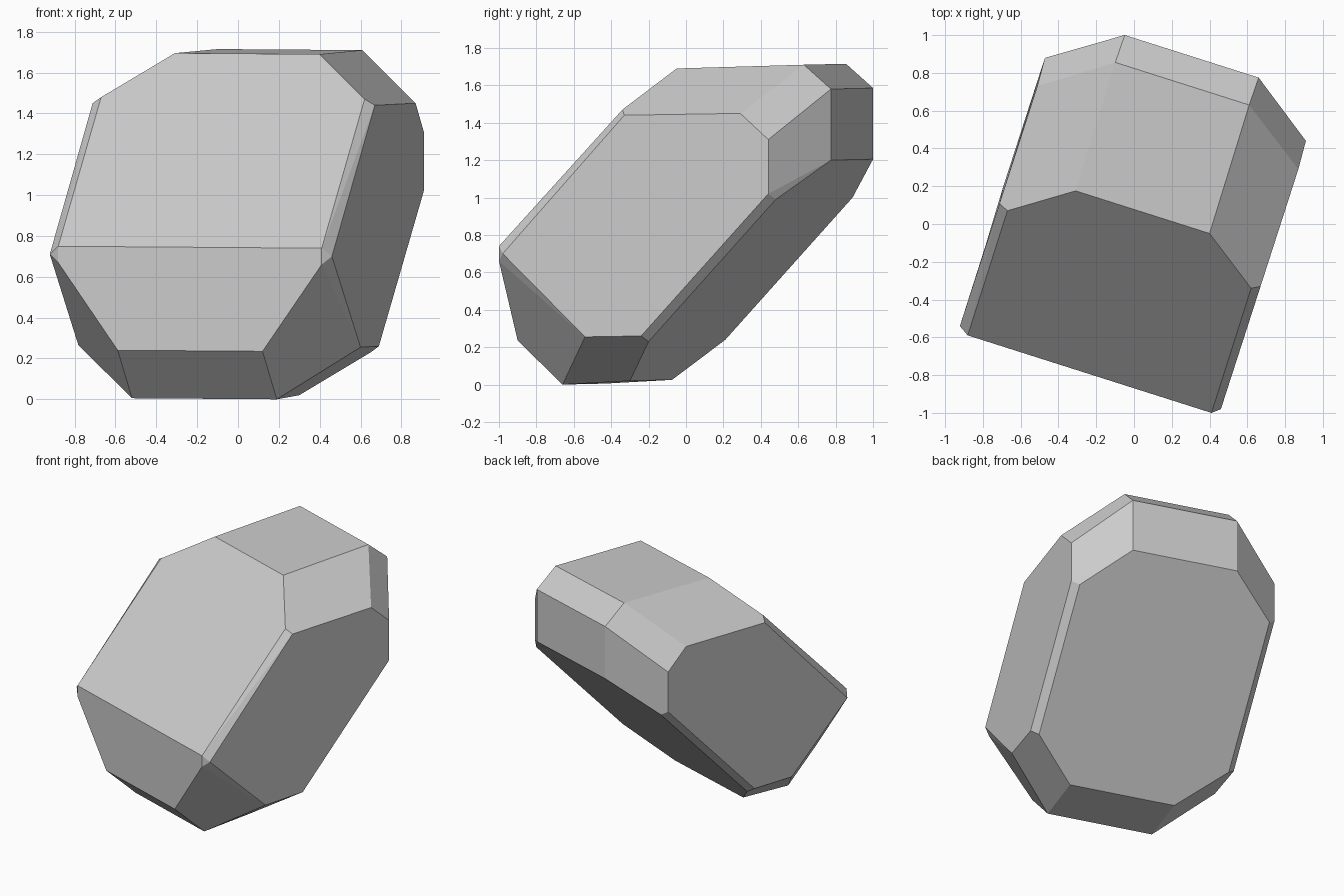
import bpy
import bmesh
import math
from mathutils import Vector

cube = bpy.data.objects.get("Cube")
if cube:
    bpy.data.objects.remove(cube, do_unlink=True)

# Single stone colour
stone = bpy.data.materials.new("stone grey")
stone.use_nodes = True
colour = (0.6, 0.6, 0.6, 1)
stone.diffuse_color = colour
stone.node_tree.nodes["Principled BSDF"].inputs["Base Color"].default_value = colour

# Width axis of the tilted crystal; each ring is repeated across this axis
across = Vector((0.953, -0.303, -0.007))

# Outlines on the +x side, each with the distance to its twin on the other side
side_ring = [(.46, -.98, .70), (.67, -.33, 1.44), (.87, .29, 1.45), (.91, .44, 1.31),
             (.91, .44, 1.02), (.69, -.24, .26), (.60, -.54, .255)]
shoulder_ring = [(.41, -1, .74), (.62, -.34, 1.47), (.87, .48, .99),
                 (.65, -.20, .23), (.41, -1, .66)]
core_ring = [(.40, -.05, 1.69), (.61, .63, 1.71), (.66, .775, 1.58), (.66, .775, 1.20),
             (.30, -.30, .02), (.19, -.66, 0), (.12, -.90, .235)]

# Wrap the rings in one faceted body
bm = bmesh.new()
for ring, width in ((side_ring, 1.45), (shoulder_ring, 1.354), (core_ring, .744)):
    for point in ring:
        bm.verts.new(point)
        bm.verts.new(Vector(point) - across * width)
hull = bmesh.ops.convex_hull(bm, input=bm.verts)
loose = {g for g in hull["geom_interior"] + hull["geom_unused"]
         if isinstance(g, bmesh.types.BMVert)}
bmesh.ops.delete(bm, geom=list(loose), context="VERTS")

# Merge triangles into broad flat facets
bmesh.ops.dissolve_limit(bm, angle_limit=math.radians(5), verts=bm.verts, edges=bm.edges)
bmesh.ops.recalc_face_normals(bm, faces=bm.faces)

mesh = bpy.data.meshes.new("crystal_stone")
bm.to_mesh(mesh)
bm.free()
mesh.materials.append(stone)
bpy.context.collection.objects.link(bpy.data.objects.new("crystal_stone", mesh))
